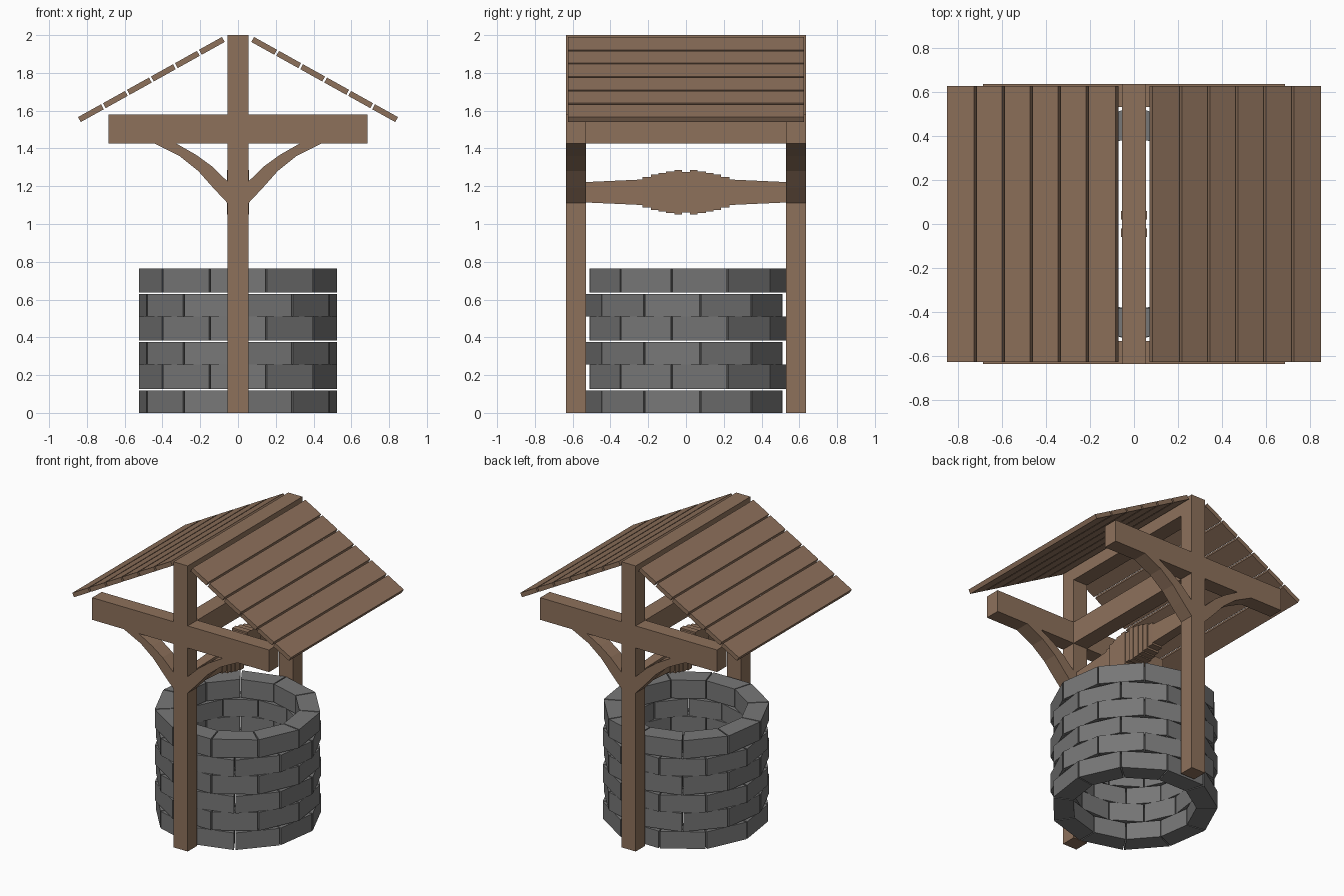
import bpy, bmesh, math
from mathutils import Vector

if "Cube" in bpy.data.objects:
    bpy.data.objects.remove(bpy.data.objects["Cube"])


def material(name, rgb):
    m = bpy.data.materials.new(name)
    m.diffuse_color = (*rgb, 1)
    m.use_nodes = True
    m.node_tree.nodes["Principled BSDF"].inputs["Base Color"].default_value = m.diffuse_color
    return m


WOOD = material("brown wood", (0.27, 0.165, 0.105))
STONE = material("grey stone", (0.185, 0.185, 0.185))


def finish(name, bm, mat):
    bmesh.ops.recalc_face_normals(bm, faces=bm.faces)
    me = bpy.data.meshes.new(name)
    bm.to_mesh(me)
    bm.free()
    me.materials.append(mat)
    ob = bpy.data.objects.new(name, me)
    bpy.context.collection.objects.link(ob)
    return ob


def loft(bm, a, b):
    """Closed solid between two matching outlines."""
    va = [bm.verts.new(p) for p in a]
    vb = [bm.verts.new(p) for p in b]
    bm.faces.new(va)
    bm.faces.new(vb[::-1])
    n = len(va)
    for i in range(n):
        j = (i + 1) % n
        bm.faces.new((va[i], vb[i], vb[j], va[j]))


def prism(bm, profile, y0, y1):
    """Extrude an x/z profile along y."""
    loft(bm, [(x, y0, z) for x, z in profile], [(x, y1, z) for x, z in profile])


def rect(hx, z0, z1):
    return [(-hx, z0), (hx, z0), (hx, z1), (-hx, z1)]


def beam(name, profile, y0, y1):
    bm = bmesh.new()
    prism(bm, profile, y0, y1)
    return finish(name, bm, WOOD)


# Posts, cross beams and curved braces at both ends
W, Y0, Y1 = 0.055, 0.53, 0.635
brace = [(0.055, 1.11), (0.13, 1.19), (0.21, 1.28), (0.31, 1.36), (0.44, 1.425),
         (0.325, 1.425), (0.22, 1.365), (0.14, 1.307), (0.055, 1.225)]
for end, s in (("front", -1), ("back", 1)):
    beam(end + "_post", rect(W, 0, 2.0), s * Y0, s * Y1)
    for side, m in (("left", -1), ("right", 1)):
        beam(f"{end}_{side}_cross_beam",
             [(m * W, 1.425), (m * 0.685, 1.425), (m * 0.685, 1.58), (m * W, 1.58)],
             s * Y0, s * Y1)
        beam(f"{end}_{side}_brace", [(m * x, z) for x, z in brace], s * Y0, s * Y1)

# Lengthwise beams
beam("ridge_beam", rect(W, 1.89, 2.0), -Y0, Y0)
beam("tie_beam", rect(W, 1.425, 1.58), -Y0, Y0)

# Winding spindle: tapered arms and stepped drum
ZC = 1.168
bm = bmesh.new()
for s in (-1, 1):
    loft(bm, [(x, s * 0.53, z) for x, z in rect(0.03, ZC - 0.054, ZC + 0.054)],
         [(x, s * 0.22, z) for x, z in rect(0.038, ZC - 0.068, ZC + 0.068)])
finish("spindle_arms", bm, WOOD)
bm = bmesh.new()
prism(bm, rect(0.053, ZC - 0.106, ZC + 0.106), -0.02, 0.02)
steps = [(0.02, 0.06, 0.118), (0.06, 0.105, 0.111), (0.105, 0.145, 0.103),
         (0.145, 0.185, 0.094), (0.185, 0.23, 0.08)]
for a, b, h in steps:
    for s in (-1, 1):
        prism(bm, rect(h * 0.5, ZC - h, ZC + h), s * a, s * b)
finish("spindle_drum", bm, WOOD)

# Roof planks, six per slope
top, low = Vector((0.085, 1.99)), Vector((0.847, 1.566))
d = (low - top).normalized()
n = Vector((d.y, -d.x)) * 0.03
pitch, gap = (low - top).length / 6, 0.012
for side, m in (("left", -1), ("right", 1)):
    bm = bmesh.new()
    for i in range(6):
        a = top + d * (i * pitch + gap / 2 * (i > 0))
        b = top + d * ((i + 1) * pitch - gap / 2 * (i < 5))
        prism(bm, [(m * p.x, p.y) for p in (a, b, b + n, a + n)], -0.625, 0.625)
    finish(side + "_roof_planks", bm, WOOD)

# Stone wall: six courses of eleven wedge blocks, alternate courses staggered
N, RO, RI, H = 11, 0.53, 0.395, 0.1275
step = 2 * math.pi / N
for row in range(6):
    bm = bmesh.new()
    z0 = row * H
    z1 = z0 + H - (0.008 if row % 2 == 0 else 0)
    for k in range(N):
        mid = -math.pi / 2 + step * (k + (0.5 if row % 2 == 0 else 0))
        a0, a1 = mid - step / 2 + 0.008, mid + step / 2 - 0.008
        ring = [(r * math.cos(a), r * math.sin(a))
                for r, a in ((RO, a0), (RO, a1), (RI, a1), (RI, a0))]
        loft(bm, [(x, y, z0) for x, y in ring], [(x, y, z1) for x, y in ring])
    finish(f"stone_course_{row + 1}", bm, STONE)
